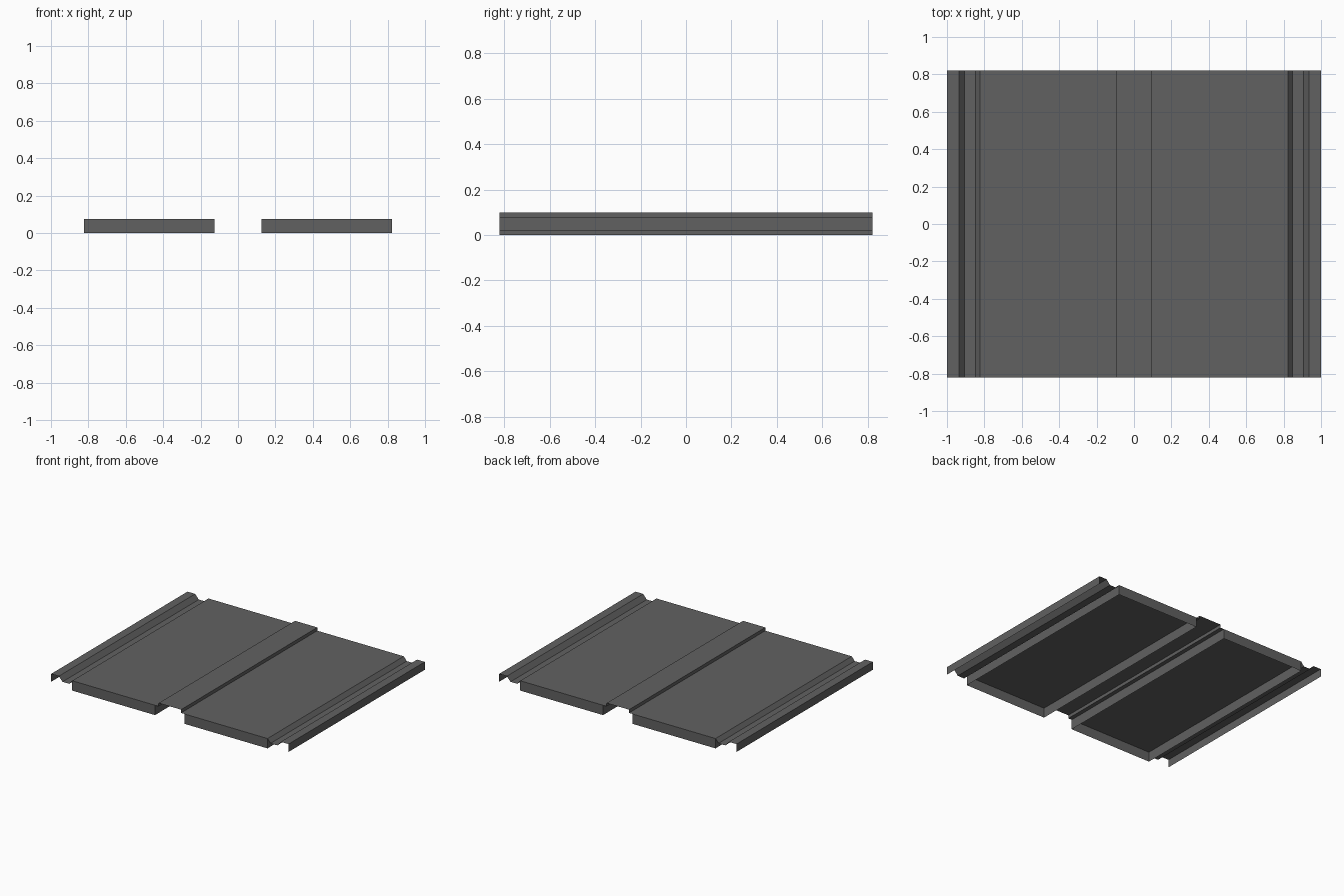
import bpy, bmesh

cube = bpy.data.objects.get("Cube")
if cube:
    bpy.data.objects.remove(cube)

HALF_LENGTH = 0.82

steel = bpy.data.materials.new("dark_grey_steel")
steel.use_nodes = True
grey = (0.12, 0.12, 0.12, 1)
steel.diffuse_color = grey
steel.node_tree.nodes["Principled BSDF"].inputs["Base Color"].default_value = grey


def sweep(name, path, offset, closed=False):
    """Sweep an open or closed line of points along an offset into a thin sheet."""
    bm = bmesh.new()
    verts = [bm.verts.new(p) for p in path]
    edges = [bm.edges.new(pair) for pair in zip(verts, verts[1:])]
    if closed:
        edges.append(bm.edges.new((verts[-1], verts[0])))
    grown = bmesh.ops.extrude_edge_only(bm, edges=edges)["geom"]
    moved = [g for g in grown if isinstance(g, bmesh.types.BMVert)]
    bmesh.ops.translate(bm, verts=moved, vec=offset)
    bmesh.ops.recalc_face_normals(bm, faces=bm.faces)
    if not closed and sum(f.normal.z for f in bm.faces) < 0:
        bmesh.ops.reverse_faces(bm, faces=bm.faces)
    mesh = bpy.data.meshes.new(name)
    bm.to_mesh(mesh)
    bm.free()
    mesh.materials.append(steel)
    obj = bpy.data.objects.new(name, mesh)
    bpy.context.collection.objects.link(obj)
    return obj


# Folded sheet: centre ridge, flat pan, gutter, rim and hanging lip
half = [(0.094, 0.1), (0.094, 0.075), (0.823, 0.075), (0.848, 0.045),
        (0.905, 0.045), (0.935, 0.08), (1, 0.08), (1, 0.02)]
profile = [(-x, z) for x, z in reversed(half)] + half
sweep("folded_sheet", [(x, -HALF_LENGTH, z) for x, z in profile],
      (0, 2 * HALF_LENGTH, 0))

# Downturned skirt around each pan
for side, name in ((1, "left_pan_skirt"), (-1, "right_pan_skirt")):
    inner, outer = side * 0.125, side * 0.823
    corners = [(inner, -HALF_LENGTH, 0), (outer, -HALF_LENGTH, 0),
               (outer, HALF_LENGTH, 0), (inner, HALF_LENGTH, 0)]
    sweep(name, corners, (0, 0, 0.075), closed=True)
